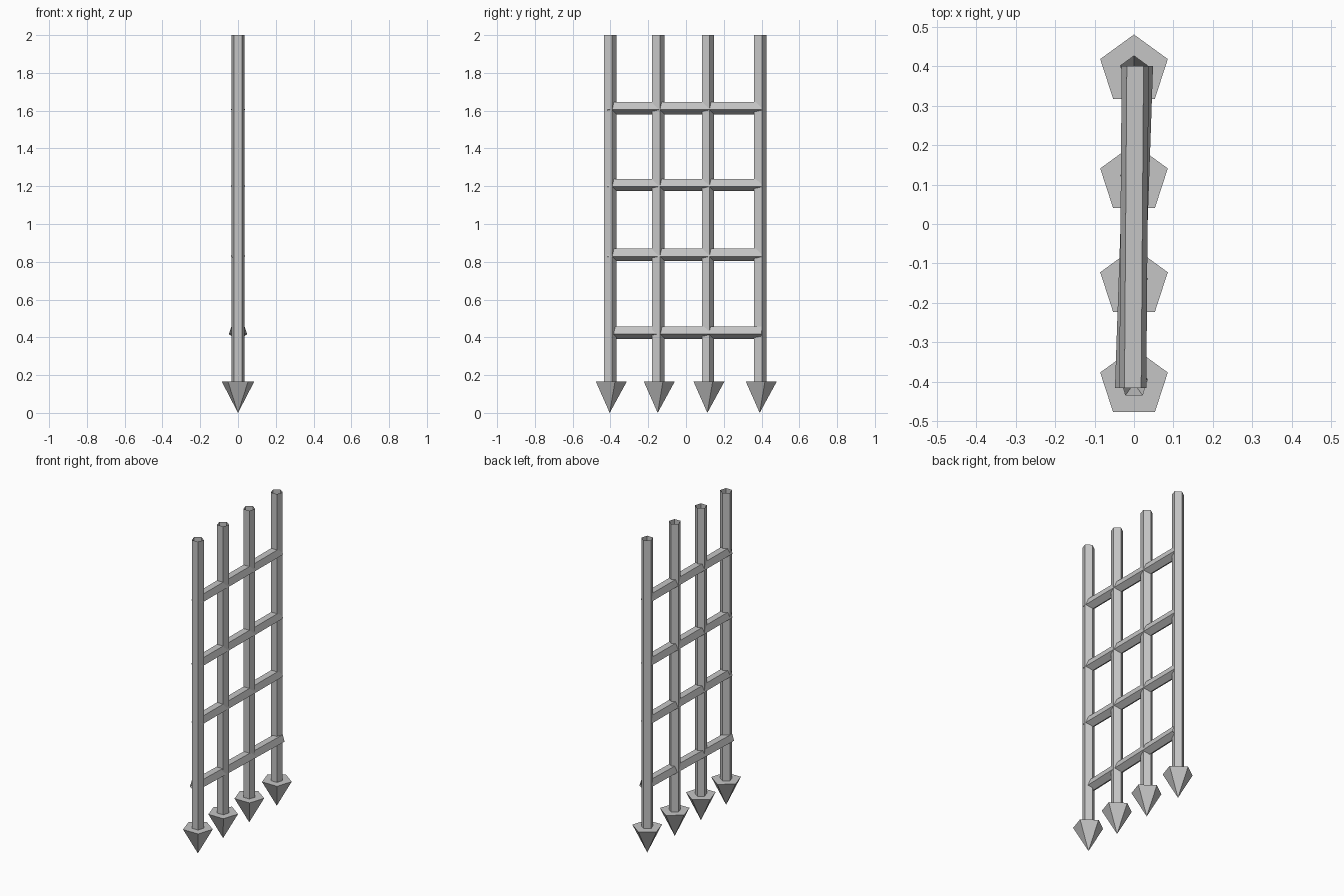
import bpy, bmesh
from math import sin, cos, pi
from mathutils import Vector

cube = bpy.data.objects.get("Cube")
if cube:
    bpy.data.objects.remove(cube, do_unlink=True)

iron = bpy.data.materials.new("grey_iron")
iron.use_nodes = True
colour = (0.56, 0.56, 0.56, 1)
iron.diffuse_color = colour
iron.node_tree.nodes["Principled BSDF"].inputs["Base Color"].default_value = colour

SIDES = 5
BAR_R, HEAD_R = 0.036, 0.09
TOP, SHOULDER = 2.0, 0.165


def add_object(name, bm):
    mesh = bpy.data.meshes.new(name)
    bm.to_mesh(mesh)
    bm.free()
    mesh.materials.append(iron)
    obj = bpy.data.objects.new(name, mesh)
    bpy.context.collection.objects.link(obj)
    return obj


def ring(bm, centre, radius, u, v):
    """Pentagon of vertices with one corner pointing along v."""
    angles = [2 * pi * i / SIDES for i in range(SIDES)]
    return [bm.verts.new(centre + radius * (u * sin(a) + v * cos(a))) for a in angles]


def bridge(bm, a, b):
    for i in range(SIDES):
        j = (i + 1) % SIDES
        bm.faces.new((a[i], a[j], b[j], b[i]))


X, Y, Z = Vector((1, 0, 0)), Vector((0, 1, 0)), Vector((0, 0, 1))


def spiked_bar(name, y):
    """Open-topped hollow bar flaring into a pointed foot."""
    bm = bmesh.new()
    base = Y * y
    top = ring(bm, base + Z * TOP, BAR_R, X, Y)
    neck = ring(bm, base + Z * SHOULDER, BAR_R, X, Y)
    head = ring(bm, base + Z * SHOULDER, HEAD_R, X, Y)
    bridge(bm, top, neck)
    bridge(bm, neck, head)
    tip = bm.verts.new(base)
    for i in range(SIDES):
        bm.faces.new((head[i], head[(i + 1) % SIDES], tip))
    bmesh.ops.recalc_face_normals(bm, faces=bm.faces)
    return add_object(name, bm)


def rail(name, z, skew):
    """Crossbar with a flat top, its two ends shifted sideways by skew."""
    bm = bmesh.new()
    front = ring(bm, Vector((-skew, -0.415, z)), BAR_R, X, -Z)
    back = ring(bm, Vector((skew, 0.40, z)), BAR_R, X, -Z)
    bridge(bm, front, back)
    bmesh.ops.recalc_face_normals(bm, faces=bm.faces)
    return add_object(name, bm)


# Upright bars with spiked feet
for n, y in enumerate((-0.404, -0.15, 0.113, 0.39), 1):
    spiked_bar(f"spiked_bar_{n}", y)

# Crossbars, the lowest slightly askew
for n, (z, skew) in enumerate(((0.428, 0.014), (0.84, 0.003),
                               (1.21, 0.003), (1.616, 0.003)), 1):
    rail(f"cross_rail_{n}", z, skew)
